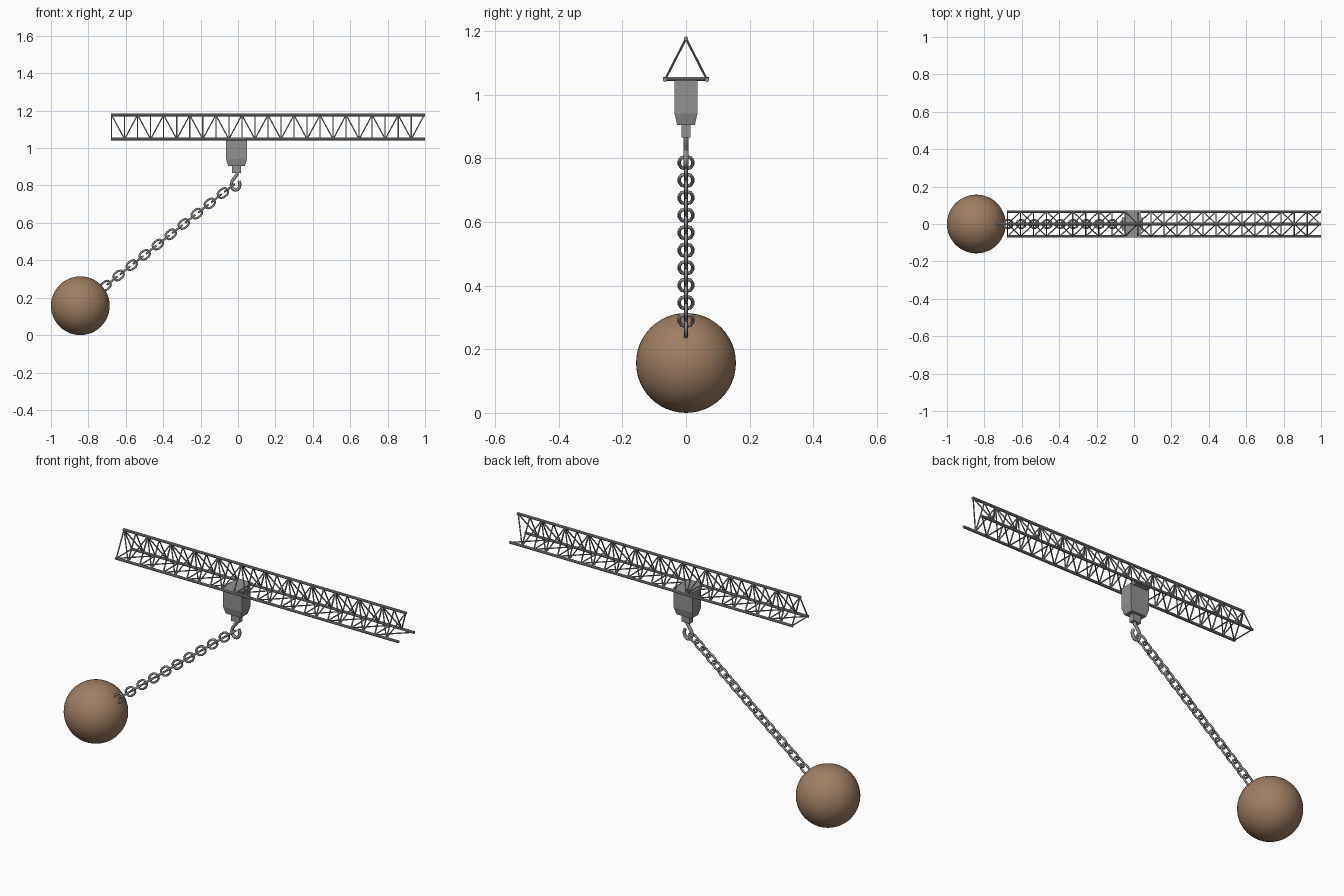
import bpy, bmesh, math
from mathutils import Vector, Matrix

if "Cube" in bpy.data.objects:
    bpy.data.objects.remove(bpy.data.objects["Cube"])


def material(name, rgb):
    m = bpy.data.materials.new(name)
    m.diffuse_color = (*rgb, 1)
    m.use_nodes = True
    m.node_tree.nodes["Principled BSDF"].inputs["Base Color"].default_value = m.diffuse_color
    return m


STEEL = material("steel grey", (0.285, 0.285, 0.285))
BROWN = material("rust brown", (0.35, 0.208, 0.122))


def finish(name, bm, mat, smooth=False):
    bmesh.ops.recalc_face_normals(bm, faces=bm.faces[:])
    me = bpy.data.meshes.new(name)
    bm.to_mesh(me)
    bm.free()
    me.materials.append(mat)
    for p in me.polygons:
        p.use_smooth = smooth
    ob = bpy.data.objects.new(name, me)
    bpy.context.collection.objects.link(ob)
    return ob


def rod(bm, a, b, r, sides=8):
    a, b = Vector(a), Vector(b)
    d = b - a
    mat = Matrix.Translation((a + b) / 2) @ d.to_track_quat('Z', 'Y').to_matrix().to_4x4()
    bmesh.ops.create_cone(bm, cap_ends=True, segments=sides, radius1=r, radius2=r,
                          depth=d.length, matrix=mat)


def loft(bm, rings):
    """Skin equal-length rings of points and cap both ends."""
    vs = [[bm.verts.new(p) for p in ring] for ring in rings]
    n = len(vs[0])
    for lo, hi in zip(vs, vs[1:]):
        for i in range(n):
            bm.faces.new((lo[i], lo[(i + 1) % n], hi[(i + 1) % n], hi[i]))
    bm.faces.new(vs[0])
    bm.faces.new(vs[-1])


def rect(cx, hx, hy, z):
    return [(cx + sx * hx, sy * hy, z) for sx, sy in ((-1, -1), (1, -1), (1, 1), (-1, 1))]


# Triangular lattice jib: three chords
X0, X1, ZT, ZB, HY = -0.68, 1.0, 1.177, 1.048, 0.066
bm = bmesh.new()
rod(bm, (X0, 0, ZT), (X1, 0, ZT), 0.0072)
for s in (-1, 1):
    rod(bm, (X0, s * HY, ZB), (X1, s * HY, ZB), 0.0072)
finish("jib_chords", bm, STEEL)

# Lattice struts: twelve equal bays, each with uprights, a V on both slopes
# and a cross bar and diagonal underneath; the right end has no closing frame
bm = bmesh.new()
R = 0.0034
BAY = (X1 - X0 - 0.008) / 12
for k in range(12):
    x = X0 + 0.004 + k * BAY
    mid, end = x + BAY / 2, x + BAY
    for s in (-1, 1):
        rod(bm, (x, 0, ZT), (x, s * HY, ZB), R, 6)
        rod(bm, (mid, 0, ZT), (mid, s * HY, ZB), R, 6)
        rod(bm, (x, 0, ZT), (mid, s * HY, ZB), R, 6)
        rod(bm, (mid, s * HY, ZB), (end, 0, ZT), R, 6)
    rod(bm, (x, -HY, ZB), (x, HY, ZB), R, 6)
    rod(bm, (x, -HY, ZB), (end, HY, ZB), R, 6)
finish("jib_struts", bm, STEEL)

# Trolley: mounting plate, tapered housing and neck
CX = -0.008
bm = bmesh.new()
loft(bm, [rect(CX, 0.043, 0.072, 1.043), rect(CX, 0.043, 0.072, 1.056)])
finish("trolley_plate", bm, STEEL)
bm = bmesh.new()
loft(bm, [rect(CX, 0.045, 0.028, 0.905), rect(CX, 0.056, 0.036, 0.942),
          rect(CX, 0.056, 0.036, 1.05)])
finish("trolley_housing", bm, STEEL)
bm = bmesh.new()
loft(bm, [rect(CX, 0.024, 0.014, 0.866), rect(CX, 0.024, 0.014, 0.91)])
finish("trolley_neck", bm, STEEL)


def tube(name, pts, radius, mat, cyclic, matrix=None):
    """Sweep a round section along a path, then turn it into a mesh."""
    cu = bpy.data.curves.new(name + "_path", 'CURVE')
    cu.dimensions = '3D'
    cu.bevel_depth = radius
    cu.bevel_resolution = 2
    cu.use_fill_caps = True
    sp = cu.splines.new('POLY')
    sp.points.add(len(pts) - 1)
    for p, co in zip(sp.points, pts):
        p.co = (*co, 1)
    sp.use_cyclic_u = cyclic
    tmp = bpy.data.objects.new(name + "_path", cu)
    bpy.context.collection.objects.link(tmp)
    bpy.context.view_layer.update()
    me = bpy.data.meshes.new_from_object(tmp)
    bpy.data.objects.remove(tmp)
    me.materials.clear()
    me.materials.append(mat)
    for p in me.polygons:
        p.use_smooth = True
    ob = bpy.data.objects.new(name, me)
    bpy.context.collection.objects.link(ob)
    if matrix:
        ob.matrix_world = matrix
    return ob


# Hook: bent stem and open round bowl with its tip on the right
hook = [(-0.003, 0, 0.870), (-0.006, 0, 0.857), (-0.018, 0, 0.842)]
for i in range(14):
    a = math.radians(140 + i * 20)
    hook.append((-0.013 + 0.023 * math.cos(a), 0, 0.805 + 0.030 * math.sin(a)))
tube("hook", hook, 0.0085, STEEL, False)

# Chain: 20 stadium links, each turned a quarter against the last
BALL = Vector((-0.843, 0, 0.157))
along = Vector((-0.785, 0, -0.62)).normalized()
side = Vector((0, 1, 0))
up = along.cross(side)
link = []
for end in (1, -1):
    for i in range(5):
        a = math.radians(-90 + 45 * i)
        link.append((end * (0.0105 + 0.0205 * math.cos(a)), end * 0.0205 * math.sin(a), 0))
last = Vector((-0.708, 0, 0.264))
PITCH = 0.0444
for k in range(20):
    c = last - along * PITCH * k
    u = up if k % 2 == 0 else side
    w = along.cross(u)
    m = Matrix((along, u, w)).transposed().to_4x4()
    tube("chain_link_%02d" % (20 - k), link, 0.0056, STEEL, True, Matrix.Translation(c) @ m)

# Wrecking ball
bm = bmesh.new()
bmesh.ops.create_uvsphere(bm, u_segments=48, v_segments=24, radius=0.157,
                          matrix=Matrix.Translation(BALL))
finish("ball", bm, BROWN, True)
